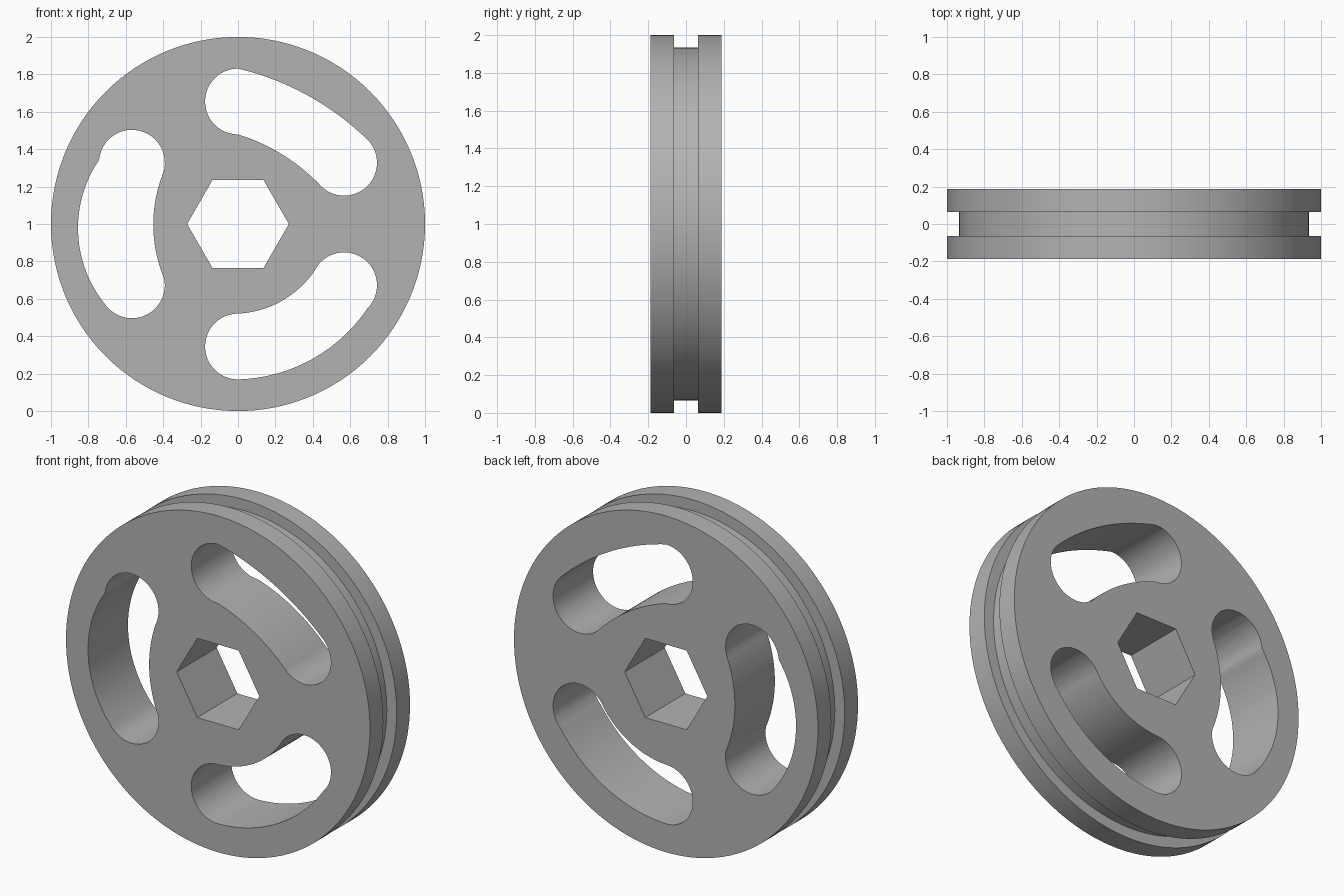
import bpy, bmesh
from math import cos, sin, pi, radians, atan
from mathutils import Vector

if "Cube" in bpy.data.objects:
    bpy.data.objects.remove(bpy.data.objects["Cube"], do_unlink=True)

HALF, GROOVE, CORE_R = 0.188, 0.063, 0.935
SEGMENTS = 128
HUB = Vector((0, 0, 1))

grey = bpy.data.materials.new("plain grey")
grey.use_nodes = True
colour = (0.45, 0.45, 0.45, 1)
grey.diffuse_color = colour
grey.node_tree.nodes["Principled BSDF"].inputs["Base Color"].default_value = colour


def finish(name, bm):
    bmesh.ops.recalc_face_normals(bm, faces=bm.faces)
    mesh = bpy.data.meshes.new(name)
    bm.to_mesh(mesh)
    bm.free()
    mesh.materials.append(grey)
    obj = bpy.data.objects.new(name, mesh)
    bpy.context.collection.objects.link(obj)
    return obj


def prism(name, outline, depth):
    """Extrude an outline in the wheel plane along y."""
    bm = bmesh.new()
    face = bm.faces.new([bm.verts.new(HUB + Vector((p.x, -depth, p.y))) for p in outline])
    ext = bmesh.ops.extrude_face_region(bm, geom=[face])["geom"]
    verts = [g for g in ext if isinstance(g, bmesh.types.BMVert)]
    bmesh.ops.translate(bm, verts=verts, vec=(0, 2 * depth, 0))
    return finish(name, bm)


def cap(angle, start, end, steps=24):
    """Round slot end, centred on the pitch circle."""
    a = radians(angle)
    centre = Vector((cos(a), sin(a))) * 0.655
    turns = [radians(start + (end - start) * i / steps) for i in range(steps + 1)]
    return [centre + Vector((cos(t), sin(t))) * 0.176 for t in turns]


def bow(p, q, rise, steps=24):
    """Inner points of an arc from p to q that bulges away from the hub."""
    mid, chord = (p + q) / 2, q - p
    out = Vector((-chord.y, chord.x)).normalized()
    if out.dot(mid) < 0:
        out.negate()
    half = 2 * atan(2 * rise / chord.length)
    radius = chord.length / 2 / sin(half)
    centre = mid + out * (rise - radius)
    along = chord.normalized()
    turns = [half * (2 * i / steps - 1) for i in range(1, steps)]
    return [centre + out * radius * cos(t) + along * radius * sin(t) for t in turns]


def slot(name, first, second, outer_rise, inner_rise):
    a, b = cap(*first), cap(*second)
    outline = a + bow(a[-1], b[0], outer_rise) + b + bow(b[-1], a[0], inner_rise)
    return prism(name, outline, 0.4)


# Grooved wheel body: spin the rim profile around the axle
bm = bmesh.new()
profile = [(0, -HALF), (1, -HALF), (1, -GROOVE), (CORE_R, -GROOVE),
           (CORE_R, GROOVE), (1, GROOVE), (1, HALF), (0, HALF)]
verts = [bm.verts.new((r, y, 1)) for r, y in profile]
edges = [bm.edges.new(pair) for pair in zip(verts, verts[1:])]
bmesh.ops.spin(bm, geom=verts + edges, cent=HUB, axis=(0, 1, 0),
               angle=2 * pi, steps=SEGMENTS)
bmesh.ops.remove_doubles(bm, verts=bm.verts, dist=1e-4)
wheel = finish("grooved_wheel", bm)

# Cutters: hexagonal axle hole and three curved slots
hexagon = [Vector((cos(i * pi / 3), sin(i * pi / 3))) * 0.272 for i in range(6)]
cutters = [
    prism("axle_hole_cutter", hexagon, 0.4),
    slot("upper_slot_cutter", (90, 270, 90), (30, 41, -132), 0.055, 0.035),
    slot("lower_slot_cutter", (-90, 90, 270), (-30, -45, 154), 0.095, 0.055),
    slot("side_slot_cutter", (150, -19, 175), (210, 215, 372), 0.128, 0.055),
]
for cutter in cutters:
    cutter.hide_render = True
    mod = wheel.modifiers.new("cut", "BOOLEAN")
    mod.operation, mod.solver, mod.object = "DIFFERENCE", "EXACT", cutter

# Apply the cuts, then drop the cutters
bpy.context.view_layer.objects.active = wheel
wheel.select_set(True)
for mod in list(wheel.modifiers):
    bpy.ops.object.modifier_apply(modifier=mod.name)
for cutter in cutters:
    bpy.data.objects.remove(cutter, do_unlink=True)

bpy.ops.object.shade_smooth_by_angle(angle=radians(25))
